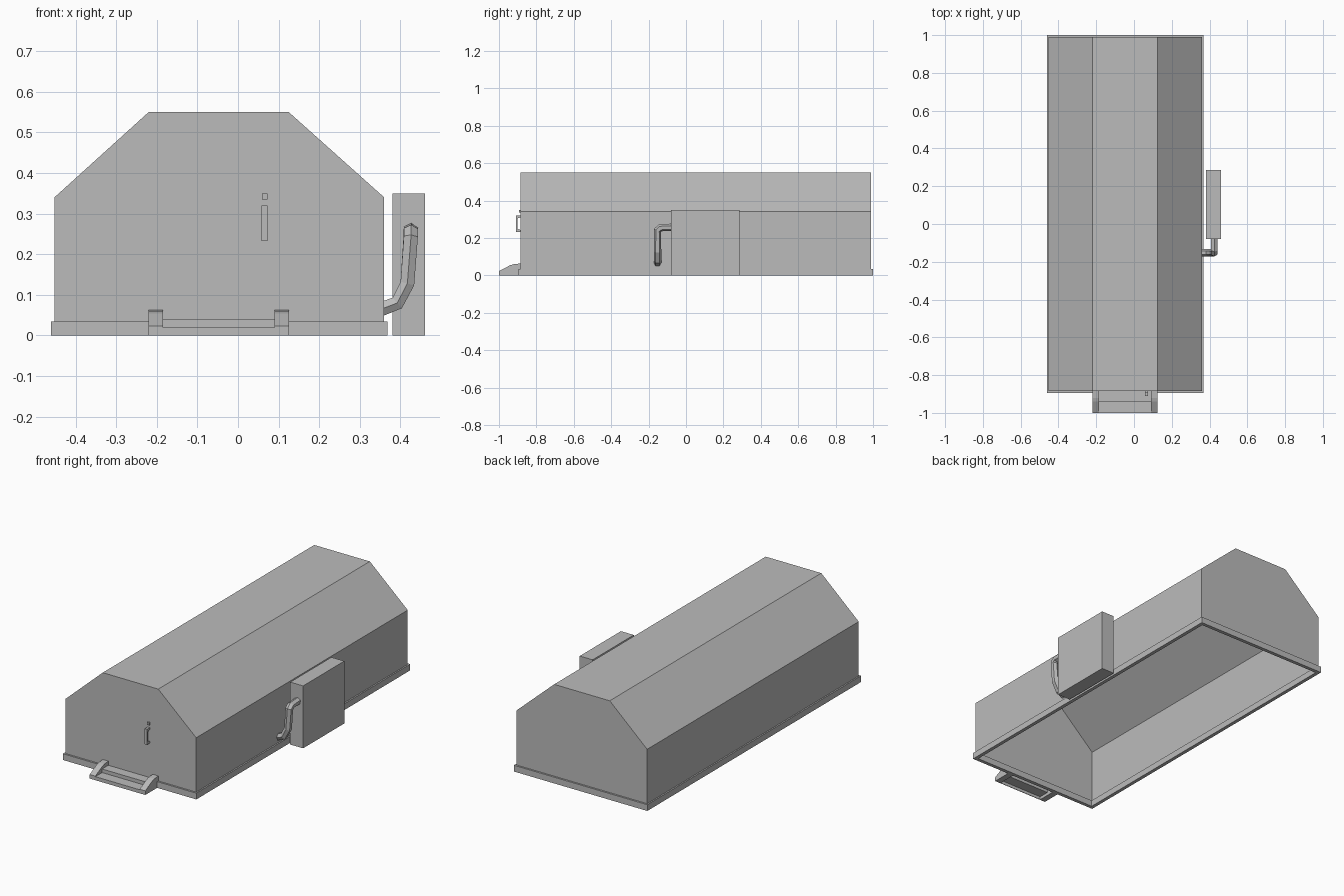
import bpy
from mathutils import Vector

cube = bpy.data.objects.get("Cube")
if cube:
    bpy.data.objects.remove(cube, do_unlink=True)

grey = bpy.data.materials.new("plain grey")
grey.use_nodes = True
grey.diffuse_color = (0.5, 0.5, 0.5, 1)
grey.node_tree.nodes["Principled BSDF"].inputs["Base Color"].default_value = (0.5, 0.5, 0.5, 1)


def make(name, verts, faces):
    mesh = bpy.data.meshes.new(name)
    mesh.from_pydata(verts, [], faces)
    mesh.materials.append(grey)
    obj = bpy.data.objects.new(name, mesh)
    bpy.context.collection.objects.link(obj)
    return obj


def prism(name, profile, axis, lo, hi, skip=()):
    """Extrude a counter-clockwise 2D profile along x (profile is y, z) or y (profile is x, z)."""
    n = len(profile)
    place = (lambda p, t: (t, p[0], p[1])) if axis == "x" else (lambda p, t: (p[0], t, p[1]))
    verts = [place(p, t) for t in (lo, hi) for p in profile]
    faces = [(i, (i + 1) % n, n + (i + 1) % n, n + i) for i in range(n) if i not in skip]
    faces += [tuple(reversed(range(n))), tuple(range(n, 2 * n))]
    if axis == "y":
        faces = [tuple(reversed(f)) for f in faces]
    return make(name, verts, [tuple(f) for f in faces])


def box(name, x, y, z):
    return prism(name, [(y[0], z[0]), (y[1], z[0]), (y[1], z[1]), (y[0], z[1])], "x", *x)


# Hollow body with a chamfered roof, open at the bottom (first profile edge)
outline = [(-0.452, 0), (0.36, 0), (0.36, 0.34), (0.125, 0.55), (-0.22, 0.55), (-0.452, 0.34)]
prism("body_shell", outline, "y", -0.885, 0.99, skip=(0,))

# Base rim: square ring around the foot of the body
x0, x1, y0, y1, h, w = -0.46, 0.368, -0.895, 1.0, 0.035, 0.02
ring = []
for z in (0, h):
    for d in (0, w):
        ring += [(x0 + d, y0 + d, z), (x1 - d, y0 + d, z), (x1 - d, y1 - d, z), (x0 + d, y1 - d, z)]
faces = []
for i in range(4):
    j = (i + 1) % 4
    faces += [(i, j, 8 + j, 8 + i), (4 + j, 4 + i, 12 + i, 12 + j),
              (8 + i, 8 + j, 12 + j, 12 + i), (j, i, 4 + i, 4 + j)]
make("base_rim", ring, faces)

# Front step: two sloped cheeks with a stepped sheet between them
cheek = [(-1, 0), (-0.885, 0), (-0.885, 0.063), (-0.92, 0.06), (-0.94, 0.054), (-1, 0.023)]
for side, x in (("right", -0.22), ("left", 0.09)):
    prism(f"step_cheek_{side}", cheek, "x", x, x + 0.035)
treads = [(-1, 0), (-0.997, 0), (-0.997, 0.017), (-0.937, 0.017), (-0.937, 0.037),
          (-0.885, 0.037), (-0.885, 0.04), (-0.94, 0.04), (-0.94, 0.02), (-1, 0.02)]
prism("step_treads", treads, "x", -0.185, 0.09)

# Door handle: C-shaped bar with a small lock above it
grip = [(-0.91, 0.233), (-0.885, 0.233), (-0.885, 0.243), (-0.9, 0.248),
        (-0.9, 0.305), (-0.885, 0.31), (-0.885, 0.32), (-0.91, 0.32)]
prism("door_handle", grip, "x", 0.058, 0.073)
box("door_lock", (0.059, 0.073), (-0.892, -0.88), (0.335, 0.35))

# Side cabinet and the hexagonal pipe joining it to the body
box("side_cabinet", (0.38, 0.46), (-0.08, 0.285), (0, 0.35))
path = [(0.35, -0.152, 0.064), (0.392, -0.152, 0.08), (0.417, -0.152, 0.128),
        (0.425, -0.153, 0.24), (0.425, -0.138, 0.254), (0.425, -0.07, 0.257)]
curve = bpy.data.curves.new("cabinet_pipe", "CURVE")
curve.dimensions = "3D"
curve.bevel_depth = 0.02
curve.bevel_resolution = 1
curve.use_fill_caps = True
spline = curve.splines.new("POLY")
spline.points.add(len(path) - 1)
for point, co in zip(spline.points, path):
    point.co = (*Vector(co), 1)
spline.use_smooth = False
curve.materials.append(grey)
bpy.context.collection.objects.link(bpy.data.objects.new("cabinet_pipe", curve))
